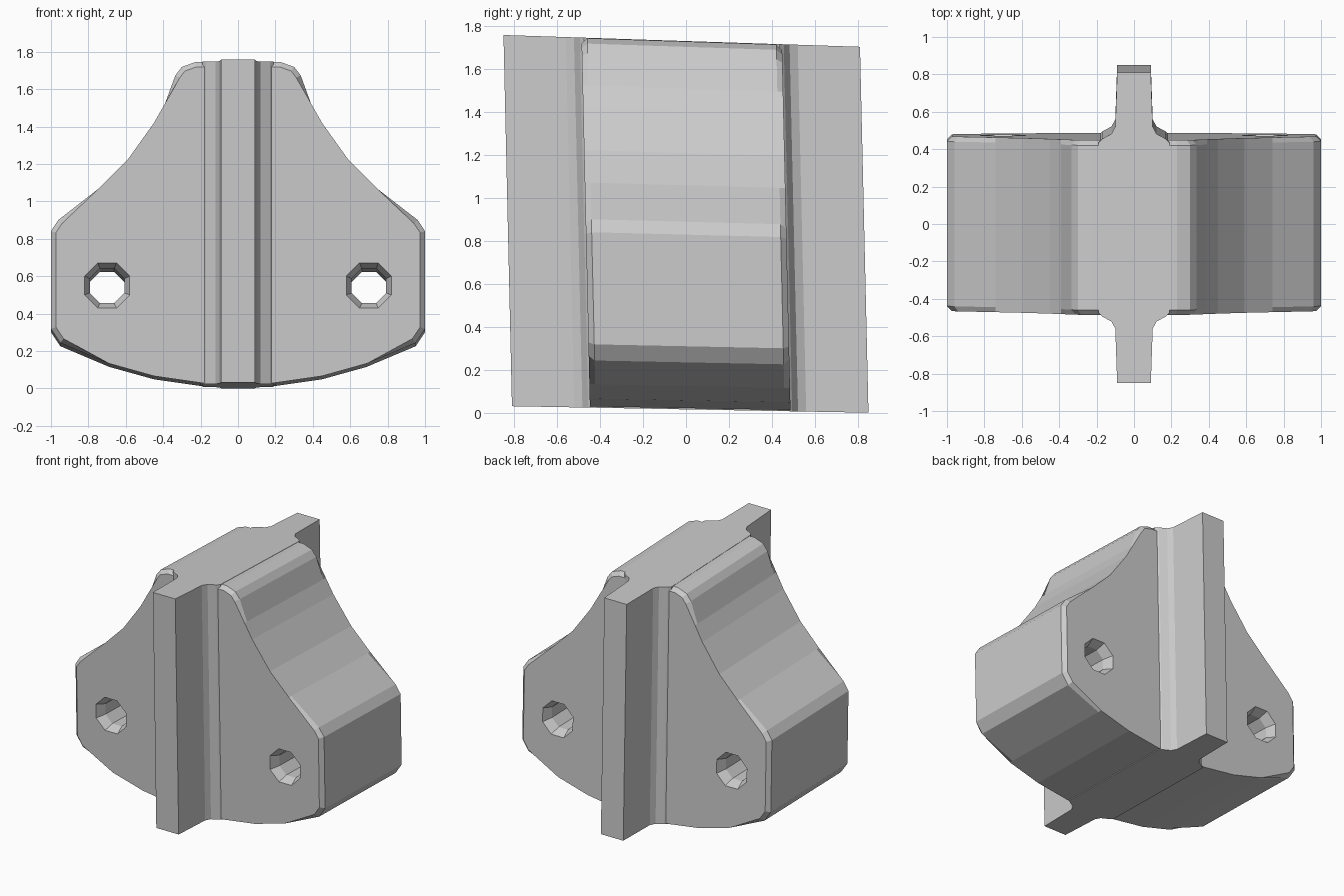
import bpy, bmesh
from math import cos, sin, pi
from mathutils import Vector

if "Cube" in bpy.data.objects:
    bpy.data.objects.remove(bpy.data.objects["Cube"])


def lean(v):
    """The whole part is tipped very slightly, and tapers a touch in height."""
    return Vector((v.x,
                   v.y - 0.023 * (v.z - 0.87),
                   v.z - v.y * (0.018 + 0.0087 * v.z)))


def loft(name, rings, bevel=0):
    """Closed solid through equal-length rings, optionally chamfering its end caps."""
    bm = bmesh.new()
    loops = [[bm.verts.new(p) for p in ring] for ring in rings]
    n = len(loops[0])
    caps = [bm.faces.new(loops[0]), bm.faces.new(loops[-1])]
    for a, b in zip(loops, loops[1:]):
        for i in range(n):
            j = (i + 1) % n
            bm.faces.new((a[i], a[j], b[j], b[i]))
    if bevel:
        edges = list({e for f in caps for e in f.edges})
        bmesh.ops.bevel(bm, geom=edges, offset=bevel, segments=1,
                        affect='EDGES', clamp_overlap=True)
    for v in bm.verts:
        v.co = lean(v.co)
    bmesh.ops.recalc_face_normals(bm, faces=bm.faces)
    mesh = bpy.data.meshes.new(name)
    bm.to_mesh(mesh)
    bm.free()
    obj = bpy.data.objects.new(name, mesh)
    bpy.context.collection.objects.link(obj)
    return obj


def combine(target, tool, operation):
    """Apply a boolean and discard the helper."""
    tool.hide_render = True
    mod = target.modifiers.new(operation, 'BOOLEAN')
    mod.operation = operation
    mod.solver = 'EXACT'
    mod.object = tool
    bpy.context.view_layer.objects.active = target
    bpy.ops.object.modifier_apply(modifier=mod.name)
    bpy.data.objects.remove(tool)


# Bell-shaped body: right half of the front outline, mirrored
half = [(0.20, 0.022), (0.45, 0.058), (0.69, 0.125), (0.95, 0.235), (1.0, 0.31),
        (1.0, 0.83), (0.96, 0.89), (0.74, 1.06), (0.59, 1.21), (0.45, 1.405),
        (0.39, 1.51), (0.335, 1.66), (0.30, 1.705), (0.23, 1.73)]
outline = half + [(-x, z) for x, z in reversed(half)]
body = loft("bracket_body",
            [[(x, y, z) for x, z in outline] for y in (-0.467, 0.467)], bevel=0.027)

# Upright rib front and back, with filleted roots (plan outline, quarter mirrored)
quarter = [(0.19, 0.455), (0.17, 0.475), (0.12, 0.502), (0.10, 0.54), (0.09, 0.83)]
right = [(x, -y) for x, y in reversed(quarter)] + quarter
plan = right + [(-x, -y) for x, y in right]
rib = loft("rib", [[(x, y, z) for x, y in plan] for z in (0.016, 1.732)])
combine(body, rib, 'UNION')

# Countersunk bolt holes running right through
for side in (-1, 1):
    rings = [[(side * 0.70 + r * cos(2 * pi * i / 8 + pi / 8), y,
               0.54 + r * sin(2 * pi * i / 8 + pi / 8)) for i in range(8)]
             for y, r in ((-0.52, 0.155), (-0.40, 0.10), (0.40, 0.10), (0.52, 0.155))]
    combine(body, loft("hole_cutter", rings), 'DIFFERENCE')
